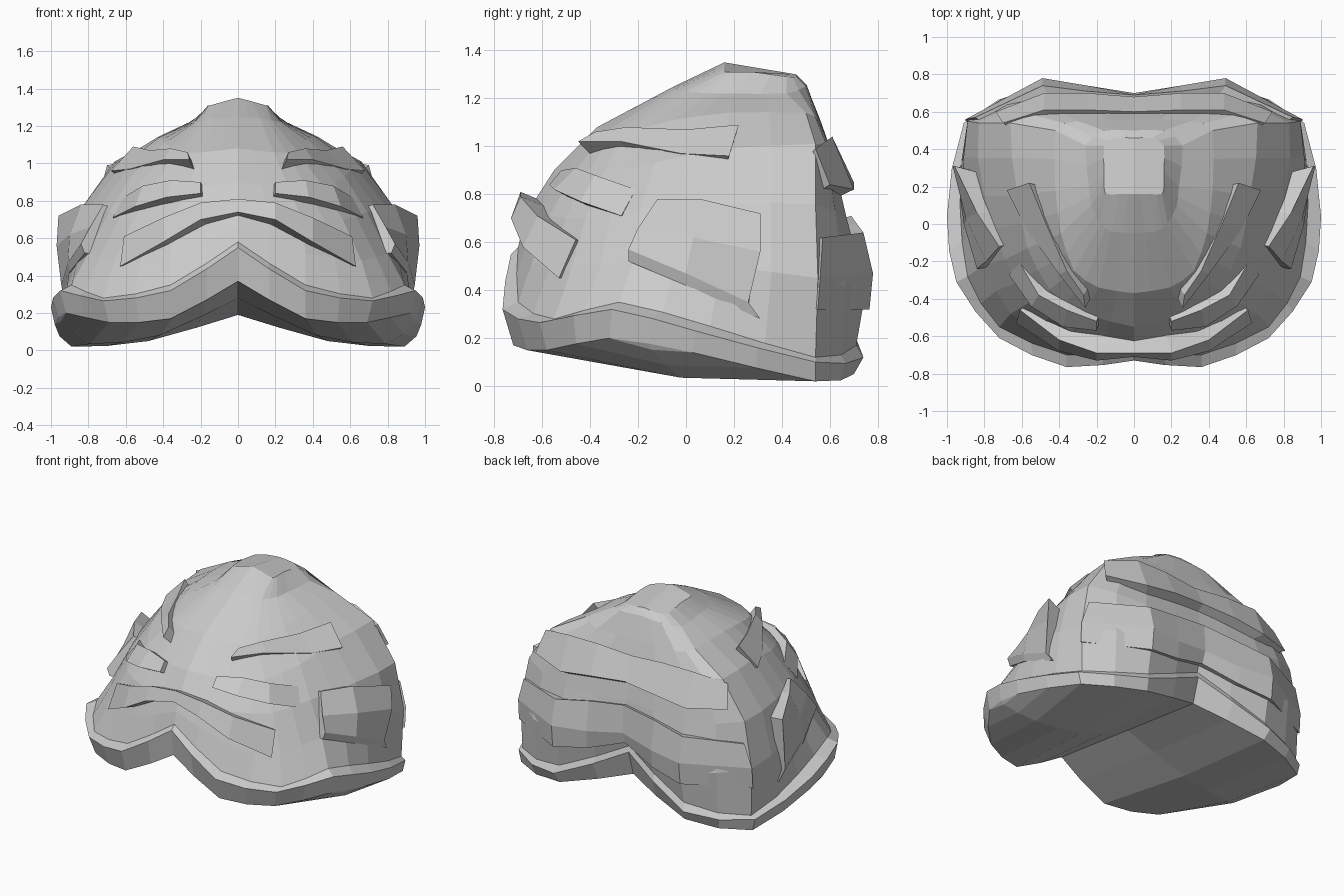
import bpy
import bmesh
from mathutils import Vector

CORE = Vector((0, 0.05, 0.5))


def refine(pts):
    """Double the stations of a half loop with gently rounded midpoints."""
    p = [Vector(q) for q in pts]
    out = []
    for i in range(len(p) - 1):
        a, d = p[max(i - 1, 0)], p[min(i + 2, len(p) - 1)]
        out += [p[i], (13 * (p[i] + p[i + 1]) - a - d) / 24]
    return out + [p[-1]]


def half_object(name, bm):
    """Turn a right-hand half into a mirrored, flat-shaded object."""
    bmesh.ops.remove_doubles(bm, verts=bm.verts[:], dist=0.0005)
    bmesh.ops.recalc_face_normals(bm, faces=bm.faces[:])
    me = bpy.data.meshes.new(name)
    bm.to_mesh(me)
    bm.free()
    ob = bpy.data.objects.new(name, me)
    bpy.context.collection.objects.link(ob)
    mod = ob.modifiers.new("Mirror", "MIRROR")
    mod.use_clip = True
    return ob


def skin(bm, loops):
    rows = [[bm.verts.new(p) for p in loop] for loop in loops]
    for a, b in zip(rows, rows[1:]):
        for i in range(len(a) - 1):
            bm.faces.new((a[i], a[i + 1], b[i + 1], b[i]))
    return rows


def plate(name, *rows, depth=0.15):
    """Raised armour plate: rows of outer points, sides sunk toward the core."""
    bm = bmesh.new()
    outer = [[Vector(p) for p in r] for r in rows]
    inner = [[p.lerp(CORE, depth) for p in r] for r in (outer[0], outer[-1])]
    grid = skin(bm, [inner[0]] + outer + [inner[1]])
    for i in (0, -1):
        if abs(rows[0][i][0]) > 0.001:
            bm.faces.new([r[i] for r in grid])
    return half_object(name, bm)


# Half loops run from front centre, round the right side, to back centre
base = refine([(0, -.70, .58), (.36, -.70, .35), (.72, -.55, .28), (.89, -.28, .35),
               (.93, .10, .25), (.88, .54, .12), (.48, .71, .17), (0, .62, .40)])

# Domed shell
wall_low = [(0, -.68, .66), (.36, -.64, .52), (.66, -.48, .48), (.80, -.22, .52),
            (.89, .15, .50), (.89, .55, .45), (.48, .75, .40), (0, .67, .56)]
wall_mid = [(0, -.64, .76), (.34, -.57, .71), (.56, -.42, .70), (.69, -.19, .74),
            (.80, .15, .76), (.83, .54, .76), (.46, .67, .70), (0, .65, .73)]
wall_high = [(0, -.55, .90), (.27, -.48, .87), (.45, -.35, .88), (.57, -.13, .93),
             (.62, .15, .99), (.66, .54, 1.01), (.40, .60, 1.0), (0, .60, .98)]
shoulder = [(0, -.37, 1.08), (.19, -.34, 1.06), (.32, -.25, 1.06), (.39, -.05, 1.11),
            (.42, .18, 1.14), (.42, .50, 1.14), (.30, .55, 1.11), (0, .56, 1.11)]
crown = [(0, -.05, 1.25), (.12, -.04, 1.24), (.18, .0, 1.23), (.23, .10, 1.22),
         (.24, .20, 1.22), (.26, .42, 1.22), (.16, .50, 1.25), (0, .50, 1.26)]
summit = [(0, .16, 1.35), (.08, .16, 1.33), (.15, .16, 1.31), (.16, .20, 1.31),
          (.16, .28, 1.31), (.16, .42, 1.29), (.10, .46, 1.29), (0, .46, 1.30)]
bm = bmesh.new()
rows = skin(bm, [base] + [refine(l) for l in
            (wall_low, wall_mid, wall_high, shoulder, crown, summit)])
bm.faces.new(rows[-1])
half_object("dome_shell", bm)

# Flared brim
rim_top = refine([(0, -.73, .55), (.36, -.765, .32), (.72, -.61, .265), (.95, -.31, .32),
                  (1.0, .04, .23), (.91, .54, .10), (.50, .74, .12), (0, .63, .36)])
rim_low = refine([(0, -.71, .37), (.36, -.72, .17), (.69, -.58, .15), (.92, -.32, .20),
                  (.98, .03, .14), (.89, .54, .02), (.48, .70, .05), (0, .58, .19)])
bm = bmesh.new()
skin(bm, [base, rim_top, rim_low])
half_object("brim", bm)

# Arched underside spanning from front rim to back rim, sagging at the sides
n = len(rim_low) // 2
front, back = rim_low[:n + 1], rim_low[:n - 1:-1]
if len(rim_low) % 2 == 0:
    front = rim_low[:n]
    back = rim_low[:n - 1:-1]
middle = []
for f, b in zip(front, back):
    m = (f + b) / 2
    m.z -= .05 * min(1, m.x / .7) * min(1, (b - f).length)
    middle.append(m)
bm = bmesh.new()
skin(bm, [front, middle, back])
half_object("underside", bm)

# Angled side panels
plate("side_panel",
      [(.72, -.12, .78), (.84, .06, .78), (.96, .31, .72)],
      [(.79, -.20, .66), (.90, .03, .62), (.97, .31, .56)],
      [(.84, -.24, .57), (.91, .0, .47), (.945, .26, .35)],
      [(.82, -.24, .52), (.90, .0, .42), (.93, .31, .28)])

# Brow slats on the upper sides
plate("brow_slat",
      [(.27, -.38, 1.06), (.36, -.25, 1.08), (.47, .0, 1.07), (.56, .22, 1.09)],
      [(.26, -.45, 1.02), (.40, -.27, 1.02), (.58, -.02, .97), (.68, .18, .96)])

# Short slats on the upper front
plate("upper_front_slat",
      [(.20, -.52, .90), (.36, -.46, .91), (.51, -.38, .88), (.61, -.21, .82)],
      [(.20, -.57, .84), (.38, -.55, .82), (.55, -.44, .77), (.67, -.27, .71)])

# Chevron band across the front
plate("front_chevron",
      [(0, -.69, .81), (.20, -.69, .79), (.40, -.62, .71), (.61, -.46, .61)],
      [(0, -.71, .74), (.20, -.73, .70), (.40, -.68, .58), (.63, -.53, .45)])

# Stepped plates across the back
plate("back_upper_plate",
      [(0, .60, 1.02), (.25, .61, 1.04), (.48, .61, 1.04), (.70, .54, .99)],
      [(0, .68, .87), (.25, .70, .85), (.48, .70, .82), (.74, .60, .84)])
plate("back_lower_plate",
      [(0, .69, .71), (.25, .71, .68), (.49, .74, .64), (.85, .57, .62)],
      [(0, .70, .52), (.25, .74, .48), (.49, .78, .47), (.90, .56, .46)],
      [(0, .67, .44), (.25, .73, .36), (.49, .765, .32), (.90, .55, .32)])
